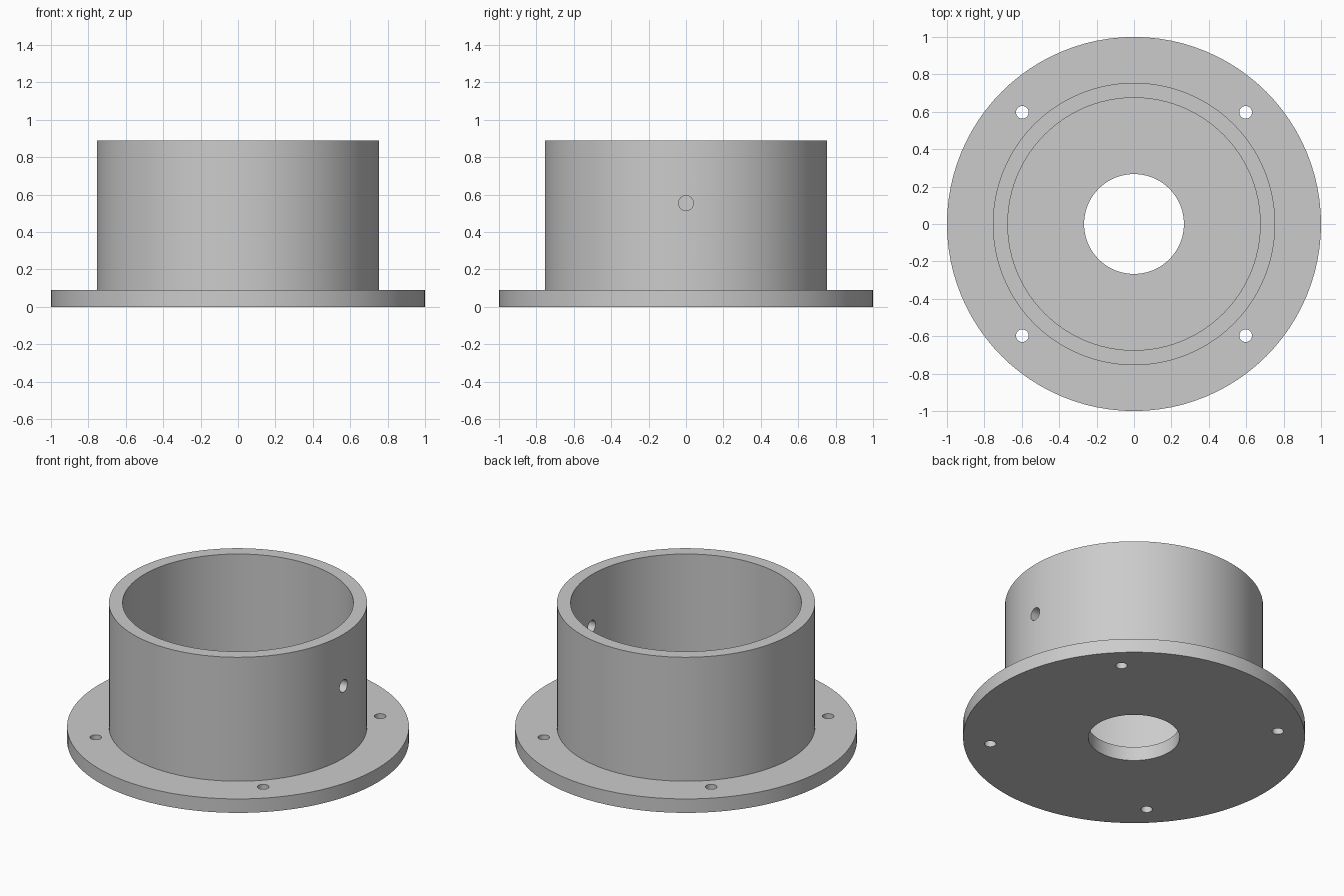
import bpy
import bmesh
from math import radians, pi, sin, cos

cube = bpy.data.objects.get("Cube")
if cube:
    bpy.data.objects.remove(cube, do_unlink=True)

SEGMENTS = 96
FLANGE_R, WALL_R, INNER_R, BORE_R = 1.0, 0.755, 0.675, 0.267
FLANGE_H, TOTAL_H = 0.09, 0.89

grey = bpy.data.materials.new("plain grey")
grey.use_nodes = True
colour = (0.6, 0.6, 0.6, 1)
grey.diffuse_color = colour
grey.node_tree.nodes["Principled BSDF"].inputs["Base Color"].default_value = colour


def lathe(name, profile):
    """Revolve a closed (radius, height) profile about z."""
    bm = bmesh.new()
    rings = []
    for i in range(SEGMENTS):
        a = 2 * pi * i / SEGMENTS
        rings.append([bm.verts.new((r * cos(a), r * sin(a), z)) for r, z in profile])
    n = len(profile)
    for i in range(SEGMENTS):
        a, b = rings[i], rings[(i + 1) % SEGMENTS]
        for j in range(n):
            k = (j + 1) % n
            bm.faces.new((a[j], b[j], b[k], a[k]))
    bmesh.ops.recalc_face_normals(bm, faces=bm.faces)
    mesh = bpy.data.meshes.new(name)
    bm.to_mesh(mesh)
    bm.free()
    obj = bpy.data.objects.new(name, mesh)
    bpy.context.collection.objects.link(obj)
    mesh.materials.append(grey)
    return obj


def drill(target, location, radius, depth, rotation=(0, 0, 0)):
    """Cut a round hole through the target."""
    bpy.ops.mesh.primitive_cylinder_add(vertices=32, radius=radius, depth=depth,
                                        location=location, rotation=rotation)
    cutter = bpy.context.object
    cutter.name = "hole_cutter"
    cutter.data.materials.append(grey)
    cutter.hide_render = True
    mod = target.modifiers.new("hole", 'BOOLEAN')
    mod.object = cutter
    mod.solver = 'EXACT'
    bpy.context.view_layer.objects.active = target
    bpy.ops.object.modifier_apply(modifier=mod.name)
    bpy.data.objects.remove(cutter, do_unlink=True)


# Flange, floor and cup wall as one turned body
body = lathe("flanged_cup", [
    (BORE_R, 0), (FLANGE_R, 0), (FLANGE_R, FLANGE_H), (WALL_R, FLANGE_H),
    (WALL_R, TOTAL_H), (INNER_R, TOTAL_H), (INNER_R, FLANGE_H), (BORE_R, FLANGE_H)])

# Four mounting holes in the flange
for sx in (-1, 1):
    for sy in (-1, 1):
        drill(body, (0.597 * sx, 0.597 * sy, FLANGE_H / 2), 0.034, 0.3)

# Set-screw hole through one side of the wall
drill(body, ((WALL_R + INNER_R) / 2, 0, 0.555), 0.04, 0.3, (0, pi / 2, 0))

# Smooth walls with crisp rims
bpy.ops.object.select_all(action='DESELECT')
body.select_set(True)
bpy.context.view_layer.objects.active = body
bpy.ops.object.shade_smooth_by_angle(angle=radians(30))
